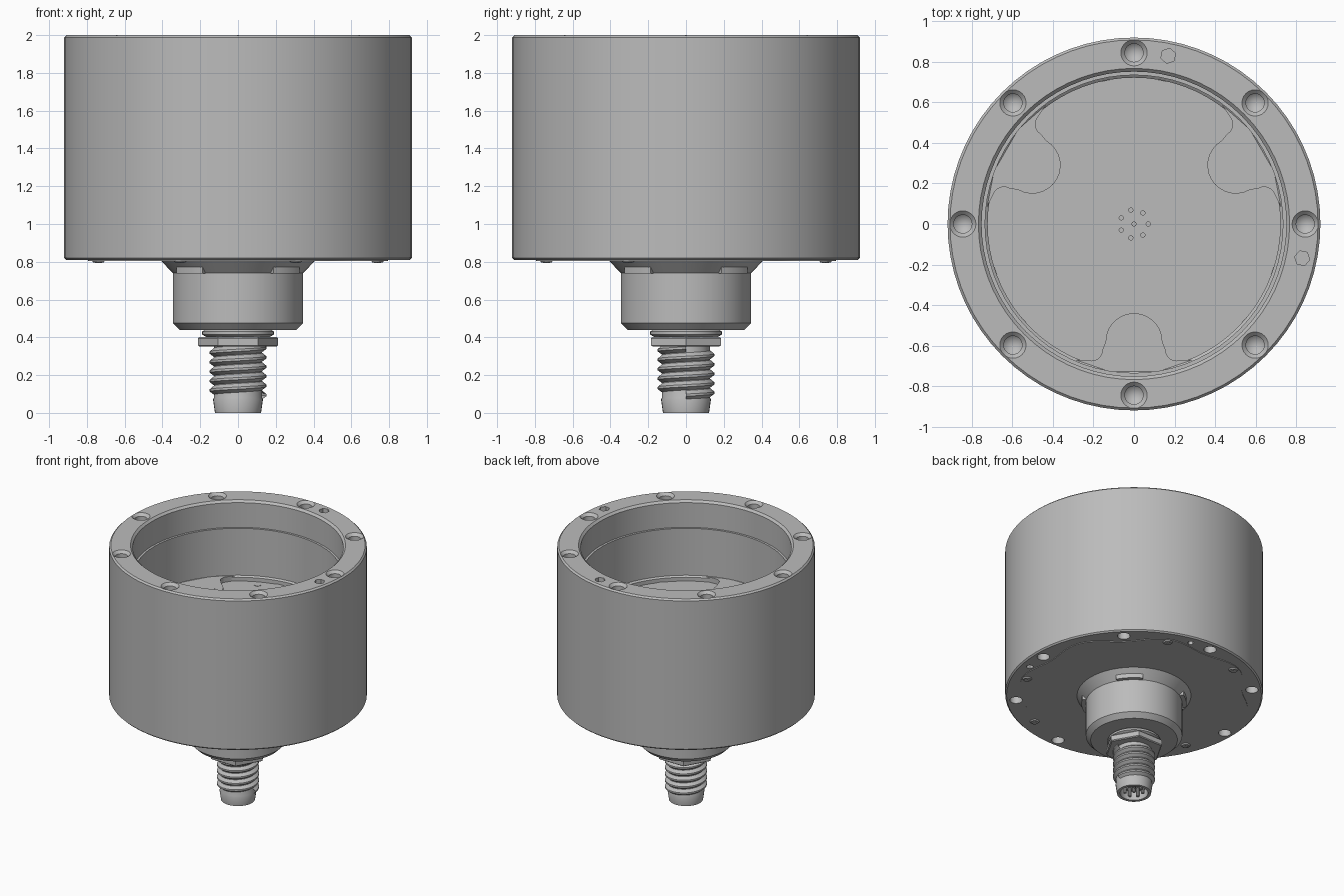
import bpy, bmesh
from math import pi, cos, sin, radians
from mathutils import Matrix, Vector

if "Cube" in bpy.data.objects:
    bpy.data.objects.remove(bpy.data.objects["Cube"], do_unlink=True)

metal = bpy.data.materials.new("grey_metal")
GREY = (0.5, 0.5, 0.5, 1)
metal.diffuse_color = GREY
metal.use_nodes = True
metal.node_tree.nodes["Principled BSDF"].inputs["Base Color"].default_value = GREY


def polar(r, deg, z=0):
    """Transform that places a part at a polar position, its x axis outward."""
    return Matrix.Rotation(radians(deg), 4, 'Z') @ Matrix.Translation((r, 0, z))


def lathe(bm, profile, segs=24, mat=Matrix()):
    """Revolve an (r, z) profile around z."""
    vs = [bm.verts.new((r, 0, z)) for r, z in profile]
    es = [bm.edges.new(p) for p in zip(vs, vs[1:])]
    old = set(bm.verts) - set(vs)
    bmesh.ops.spin(bm, geom=vs + es, axis=(0, 0, 1), cent=(0, 0, 0),
                   angle=2 * pi, steps=segs)
    bmesh.ops.remove_doubles(bm, verts=[v for v in bm.verts if v not in old], dist=1e-5)
    bmesh.ops.transform(bm, matrix=mat, verts=[v for v in bm.verts if v not in old])


def rod(bm, r, z0, z1, segs=24, mat=Matrix()):
    lathe(bm, [(0, z0), (r, z0), (r, z1), (0, z1)], segs, mat)


def prism(bm, pts, z0, z1, mat=Matrix()):
    """Extrude a flat outline from z0 to z1."""
    f = bm.faces.new([bm.verts.new(mat @ Vector((x, y, z0))) for x, y in pts])
    top = bmesh.ops.extrude_face_region(bm, geom=[f])["geom"]
    bmesh.ops.translate(bm, vec=(0, 0, z1 - z0),
                        verts=[g for g in top if isinstance(g, bmesh.types.BMVert)])


def arc(cx, cy, r, a0, a1, n=8):
    return [(cx + r * cos(radians(a0 + (a1 - a0) * i / n)),
             cy + r * sin(radians(a0 + (a1 - a0) * i / n))) for i in range(n + 1)]


def finish(name, bm, cutter=None):
    bmesh.ops.recalc_face_normals(bm, faces=bm.faces)
    mesh = bpy.data.meshes.new(name)
    bm.to_mesh(mesh)
    bm.free()
    ob = bpy.data.objects.new(name, mesh)
    bpy.context.collection.objects.link(ob)
    mesh.materials.append(metal)
    bpy.ops.object.select_all(action='DESELECT')
    ob.select_set(True)
    bpy.context.view_layer.objects.active = ob
    if cutter:
        mod = ob.modifiers.new("holes", 'BOOLEAN')
        mod.operation, mod.solver, mod.object = 'DIFFERENCE', 'EXACT', cutter
        bpy.ops.object.modifier_apply(modifier=mod.name)
        bpy.data.objects.remove(cutter, do_unlink=True)
    bpy.ops.object.shade_smooth_by_angle(angle=radians(30))
    return ob


BASE, TOP, FLOOR, LUG = 0.81, 2.0, 1.38, 1.42

# Drilled holes in both rims of the housing
bm = bmesh.new()
for k in range(8):
    lathe(bm, [(0, 1.86), (0.045, 1.9), (0.045, 1.98), (0.075, 2.01), (0, 2.01)],
          24, polar(0.845, 45 * k))
    rod(bm, 0.045, 0.78, 0.9, 24, polar(0.845, 45 * k))
for a in (78.5, -11.5):
    rod(bm, 0.038, 1.9, 2.02, 6, polar(0.847, a))
    rod(bm, 0.025, 0.78, 0.9, 6, polar(0.847, a))
cutter = finish("hole_cutter", bm)
cutter.hide_render = True

# Cup-shaped housing with stepped bore
bm = bmesh.new()
lathe(bm, [(0, BASE), (0.91, BASE), (0.92, BASE + 0.01), (0.92, TOP - 0.012),
           (0.908, TOP), (0.768, TOP), (0.752, TOP - 0.016), (0.752, 1.79),
           (0.735, 1.79), (0.735, LUG), (0.722, LUG - 0.01), (0.722, FLOOR),
           (0, FLOOR)], 72)
finish("housing", bm, cutter)

# Three screw lugs on the pocket floor
side = arc(0.62, 0.21, 0.055, 270, 360, 5)
half = [(0.728, 0.12), (0.67, 0.29)] + side[::-1]
head = arc(0.58, 0, 0.14, 90, 270, 14)
outline = half + head + [(x, -y) for x, y in half[::-1]]
bm = bmesh.new()
for a in (30, 150, 270):
    prism(bm, outline, FLOOR - 0.01, LUG, polar(0, a))
finish("screw_lugs", bm)
bm = bmesh.new()
for a in (30, 150, 270):
    rod(bm, 0.08, LUG - 0.01, LUG + 0.003, 28, polar(0.575, a))
finish("lug_screws", bm)

# Rounded pads and small buttons on the pocket floor
pad = []
for cx, cy, a in ((0.67, 0.135, 0), (0.51, 0.135, 90), (0.51, -0.135, 180), (0.67, -0.135, 270)):
    pad += arc(cx, cy, 0.04, a, a + 90, 5)
bm = bmesh.new()
for a in (90, 210, 330):
    prism(bm, pad, FLOOR - 0.005, FLOOR + 0.003, polar(0, a))
    rod(bm, 0.025, FLOOR - 0.005, FLOOR + 0.003, 16, polar(0.672, a + 23))
finish("floor_pads", bm)

# Contact disc and its pins in the pocket
bm = bmesh.new()
rod(bm, 0.115, FLOOR - 0.005, FLOOR + 0.004, 24)
finish("contact_disc", bm)
bm = bmesh.new()
for k in range(8):
    rod(bm, 0.013, FLOOR, FLOOR + 0.03, 10, polar(0.07 if k else 0, k * 360 / 7))
finish("contact_pins", bm)

# Scalloped cover plate under the housing
bm = bmesh.new()
wave = [((0.805 + 0.033 * cos(8 * t + pi)) * cos(t), (0.805 + 0.033 * cos(8 * t + pi)) * sin(t))
        for t in (2 * pi * i / 128 for i in range(128))]
prism(bm, wave, BASE - 0.005, BASE + 0.005)
finish("cover_plate", bm)

# Cross-head screws of the cover plate
bm = bmesh.new()
for a in (67.5, 112.5, 202.5, 247.5, 292.5, 337.5):
    m = polar(0.8, a)
    lathe(bm, [(0, 0.805), (0.034, 0.805), (0.028, 0.797), (0, 0.797)], 16, m)
    for turn in (0, 90):
        prism(bm, [(-0.018, -0.005), (0.018, -0.005), (0.018, 0.005), (-0.018, 0.005)],
              0.794, 0.8, m @ Matrix.Rotation(radians(turn), 4, 'Z'))
finish("cover_screws", bm)

# Conical flange and cylindrical boss
bm = bmesh.new()
lathe(bm, [(0, BASE), (0.412, BASE), (0.345, 0.74), (0.345, 0.475), (0.31, 0.44),
           (0, 0.44)], 56)
finish("boss", bm)

# Four curved tabs where the flange meets the boss
bm = bmesh.new()
tab = arc(0, 0, 0.375, -15, 15, 6) + arc(0, 0, 0.33, 15, -15, 6)
for a in (45, 135, 225, 315):
    prism(bm, tab, 0.738, 0.772, polar(0, a))
finish("boss_tabs", bm)

# Sealing ring and hexagonal nut
bm = bmesh.new()
lathe(bm, [(0, 0.445), (0.17, 0.445), (0.19, 0.43), (0.19, 0.415), (0.165, 0.4), (0, 0.4)], 40)
finish("sealing_ring", bm)
bm = bmesh.new()
lathe(bm, [(0, 0.352), (0.205, 0.352), (0.213, 0.358), (0.213, 0.395), (0.205, 0.402),
           (0, 0.402)], 6)
finish("hex_nut", bm)

# Hollow connector shaft and contact pins
bm = bmesh.new()
lathe(bm, [(0, 0.07), (0.1, 0.07), (0.1, 0), (0.122, 0), (0.132, 0.07), (0.128, 0.08),
           (0.128, 0.37), (0, 0.37)], 32)
finish("connector_shaft", bm)
bm = bmesh.new()
for k in range(8):
    rod(bm, 0.012, 0.01, 0.08, 10, polar(0.065 if k else 0, k * 360 / 7))
finish("connector_pins", bm)

# Screw thread wound around the shaft
bm = bmesh.new()
vs = [bm.verts.new((r, 0, 0.07 + z)) for r, z in
      ((0.126, 0), (0.15, 0.018), (0.15, 0.03), (0.126, 0.05))]
for p in zip(vs, vs[1:]):
    bm.edges.new(p)
thread = finish("thread", bm)
mod = thread.modifiers.new("winding", 'SCREW')
mod.axis, mod.screw_offset, mod.iterations = 'Z', 0.05, 5
mod.steps = mod.render_steps = 32
mod.use_merge_vertices = True
mod.use_normal_calculate = True
bpy.ops.object.modifier_apply(modifier=mod.name)
bpy.ops.object.shade_smooth_by_angle(angle=radians(30))
